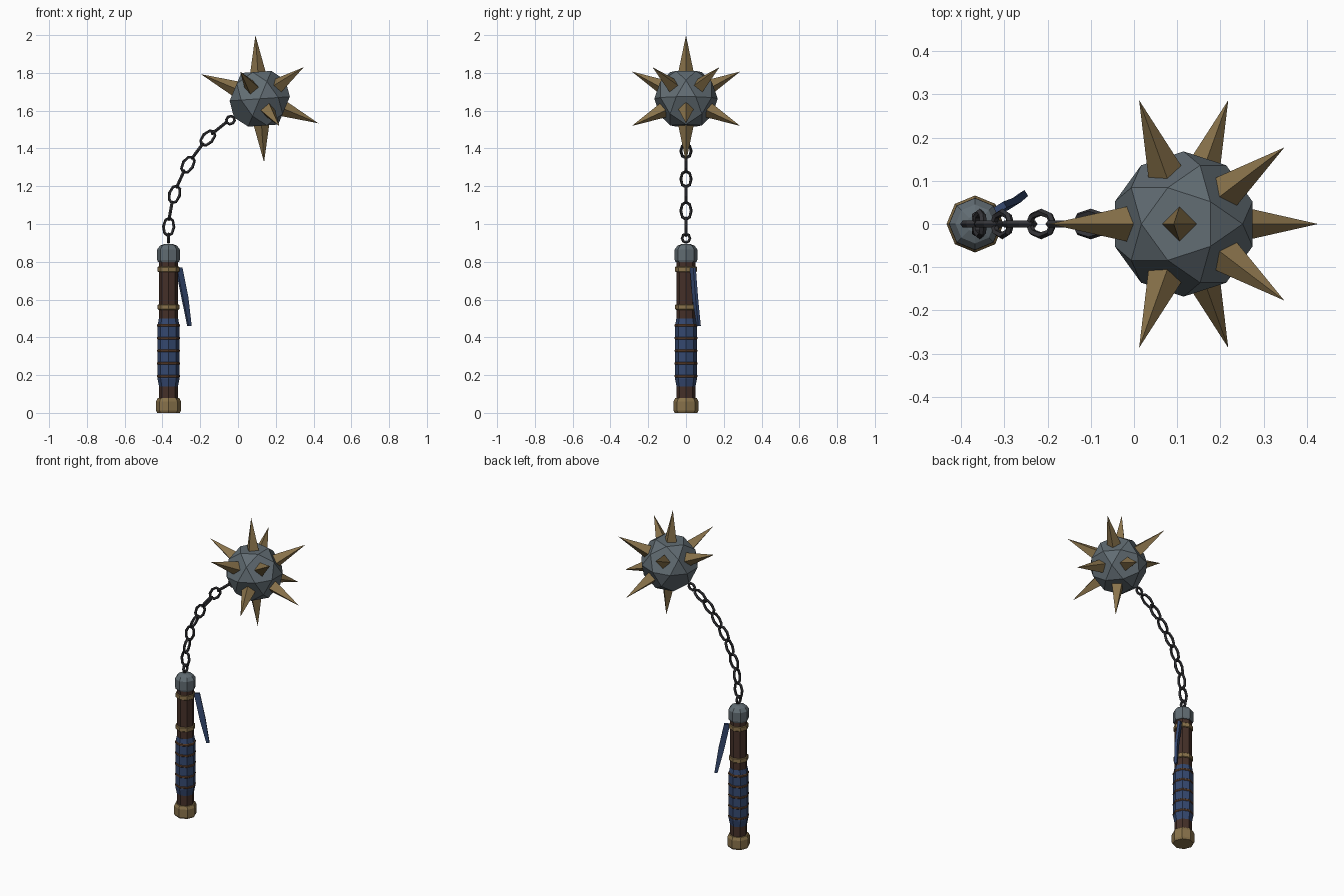
import bpy, bmesh, math
from mathutils import Vector, Matrix

if "Cube" in bpy.data.objects:
    bpy.data.objects.remove(bpy.data.objects["Cube"])


def material(name, rgb):
    m = bpy.data.materials.new(name)
    m.diffuse_color = (*rgb, 1)
    m.use_nodes = True
    m.node_tree.nodes["Principled BSDF"].inputs["Base Color"].default_value = m.diffuse_color
    return m


BRONZE = material("bronze", (0.25, 0.17, 0.07))
STEEL = material("steel", (0.12, 0.15, 0.17))
IRON = material("dark_iron", (0.035, 0.035, 0.04))
WOOD = material("dark_wood", (0.06, 0.03, 0.022))
CORD = material("cord", (0.13, 0.06, 0.03))
CLOTH = material("blue_cloth", (0.035, 0.065, 0.16))


def finish(name, bm, mat, matrix=Matrix()):
    bmesh.ops.recalc_face_normals(bm, faces=bm.faces)
    me = bpy.data.meshes.new(name)
    bm.to_mesh(me)
    bm.free()
    ob = bpy.data.objects.new(name, me)
    ob.matrix_world = matrix
    me.materials.append(mat)
    bpy.context.collection.objects.link(ob)
    return ob


def skin(bm, rings):
    """Bridge equal-length loops of points and cap both ends."""
    loops = [[bm.verts.new(p) for p in r] for r in rings]
    n = len(loops[0])
    for a, b in zip(loops, loops[1:]):
        for i in range(n):
            j = (i + 1) % n
            bm.faces.new((a[i], a[j], b[j], b[i]))
    bm.faces.new(loops[0][::-1])
    bm.faces.new(loops[-1])


HX = -0.368
SIDES = 8


def lathe(name, profile, mat):
    """Eight-sided turned part on the handle axis; profile is (radius, z)."""
    bm = bmesh.new()
    skin(bm, [[(r * math.cos(i * math.tau / SIDES), r * math.sin(i * math.tau / SIDES), z)
               for i in range(SIDES)] for r, z in profile])
    return finish(name, bm, mat, Matrix.Translation((HX, 0, 0)))


def link(name, pos, tangent, front, half_w, half_l, wire=0.0085):
    """Oval ring, long axis on the tangent; front=True faces -y."""
    bm = bmesh.new()
    n, m = 8, 5
    grid = []
    for i in range(n):
        a = i * math.tau / n
        c = Vector((half_w * math.cos(a), 0, half_l * math.sin(a)))
        out = Vector((math.cos(a), 0, math.sin(a)))
        grid.append([bm.verts.new(c + wire * (out * math.cos(b) + Vector((0, math.sin(b), 0))))
                     for b in (k * math.tau / m for k in range(m))])
    for i in range(n):
        p, q = grid[i], grid[(i + 1) % n]
        for k in range(m):
            bm.faces.new((p[k], p[(k + 1) % m], q[(k + 1) % m], q[k]))
    angle = math.atan2(tangent.x, tangent.z)
    rot = Matrix.Rotation(angle, 4, 'Y')
    if not front:
        rot = rot @ Matrix.Rotation(math.pi / 2, 4, 'Z')
    return finish(name, bm, IRON, Matrix.Translation(pos) @ rot)


# Handle
lathe("pommel", [(.06, 0), (.066, .012), (.066, .06), (.058, .078)], BRONZE)
lathe("shaft", [(.05, .06), (.05, .82)], WOOD)
lathe("grip_wrap", [(.05, .14), (.058, .18), (.058, .46), (.051, .5)], CLOTH)
for i in range(5):
    z = .195 + i * .067
    lathe(f"grip_cord_{i + 1}", [(.057, z - .008), (.0605, z - .004), (.0605, z + .004), (.057, z + .008)], CORD)
for i, z in enumerate((.56, .76)):
    lathe(f"handle_band_{i + 1}", [(.054, z - .014), (.057, z - .011), (.057, z + .011), (.054, z + .014)], BRONZE)
lathe("top_cap", [(.056, .80), (.06, .81), (.06, .865), (.045, .885), (.02, .895)], STEEL)

# Hanging cloth strap
bm = bmesh.new()
radial, side = Vector((.85, .53, 0)), Vector((-.53, .85, 0))
skin(bm, [[Vector(p) + side * .008 * a + radial * w * b for a, b in ((-1, -1), (1, -1), (1, 1), (-1, 1))]
          for p, w in (((-.313, .036, .77), .017), ((-.281, .048, .61), .017), ((-.257, .067, .46), .009))])
finish("strap", bm, CLOTH)

# Chain from handle ring to ball ring
path = [(-.368, .925), (-.367, .985), (-.357, 1.07), (-.336, 1.157), (-.305, 1.238), (-.265, 1.314),
        (-.215, 1.386), (-.16, 1.455), (-.10, 1.508), (-.04, 1.55)]
path = [Vector((x, 0, z)) for x, z in path]
link("handle_ring", path[0], Vector((0, 0, 1)), False, .02, .022, .008)
for i in range(1, len(path) - 1):
    link(f"chain_link_{i}", path[i], path[i + 1] - path[i - 1], i % 2 == 1, .027, .047)
link("ball_ring", path[-1], Vector((.81, 0, .587)), True, .02, .022, .008)

# Spiked ball: pentagon faces carry the spikes, bare side meets the chain
BALL = (Matrix.Translation((.115, 0, 1.663)) @ Matrix.Rotation(math.radians(-3.9), 4, 'Y')
        @ Matrix.Rotation(math.pi, 4, 'Z'))
ico = bmesh.new()
bmesh.ops.create_icosphere(ico, subdivisions=1, radius=1)
dirs = [(BALL.to_3x3() @ v.co).normalized() for v in ico.verts]
bm = bmesh.new()
for e in ico.edges:
    bm.verts.new((e.verts[0].co + e.verts[1].co).normalized() * .168)
ico.free()
bmesh.ops.convex_hull(bm, input=bm.verts)
bmesh.ops.dissolve_limit(bm, angle_limit=.05, verts=bm.verts, edges=bm.edges)
finish("ball", bm, STEEL, BALL)

# Spikes on the pentagons, except the two beside the chain
count = 0
for d in dirs:
    if d.dot(Vector((-.81, 0, -.587))) > .8:
        continue
    count += 1
    bm = bmesh.new()
    bmesh.ops.create_cone(bm, cap_ends=True, segments=4, radius1=.042, radius2=0, depth=.202,
                          matrix=Matrix.Translation((0, 0, .236)))
    finish(f"spike_{count}", bm, BRONZE,
           Matrix.Translation(BALL.translation) @ d.to_track_quat('Z', 'Y').to_matrix().to_4x4())
